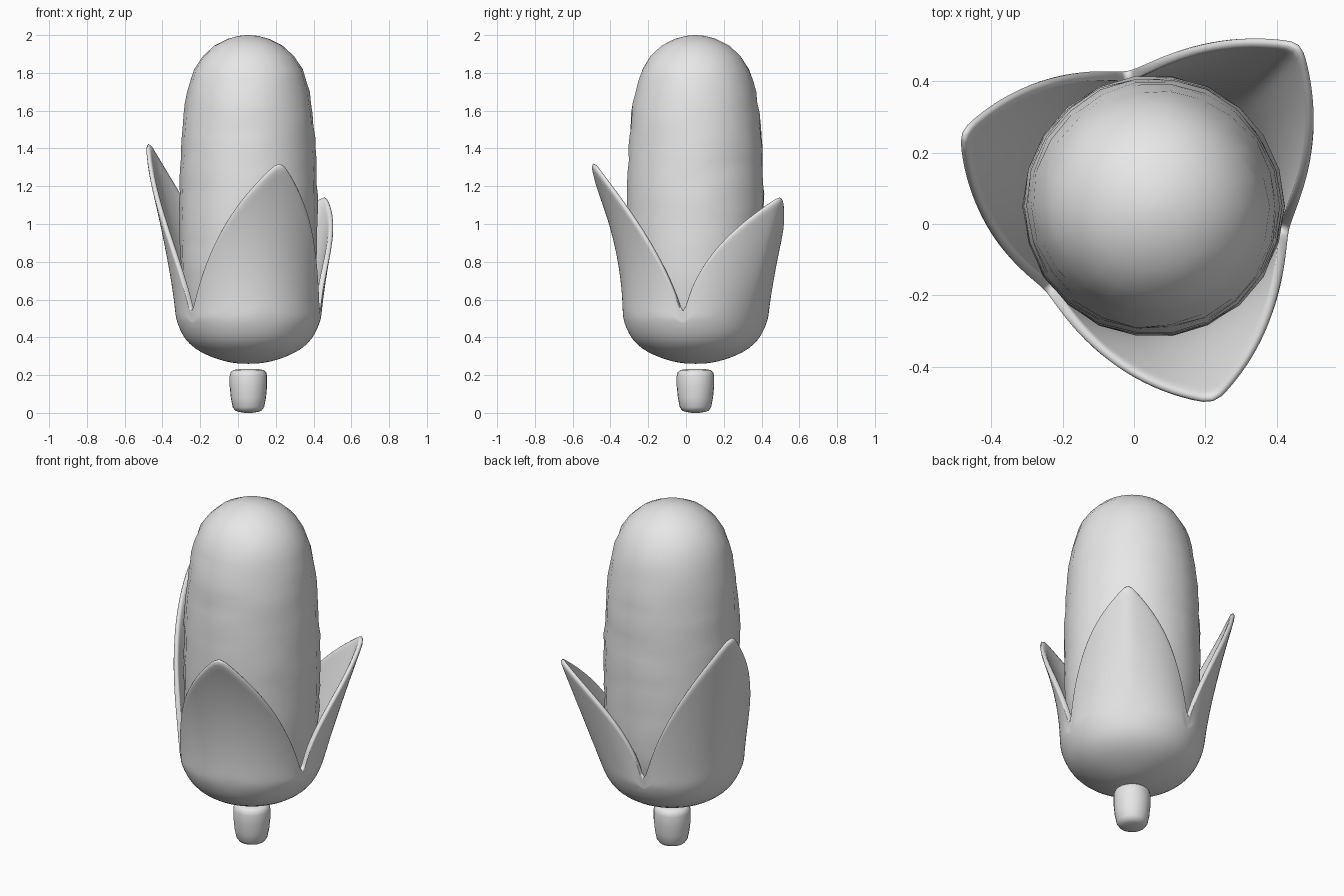
import bpy, bmesh, math, random
from mathutils import Vector

random.seed(4)
cube = bpy.data.objects.get("Cube")
if cube:
    bpy.data.objects.remove(cube, do_unlink=True)

AXIS = Vector((0.055, 0.05, 0))

grey = bpy.data.materials.new("pale_grey")
grey.use_nodes = True
grey.diffuse_color = (0.8, 0.8, 0.8, 1)
grey.node_tree.nodes["Principled BSDF"].inputs["Base Color"].default_value = (0.8, 0.8, 0.8, 1)


def ring_surface(name, rings, bottom=True, top=True):
    """Skin a list of closed point rings into one smooth object."""
    bm = bmesh.new()
    rows = [[bm.verts.new(AXIS + p) for p in ring] for ring in rings]
    n = len(rows[0])
    for low, high in zip(rows, rows[1:]):
        for i in range(n):
            j = (i + 1) % n
            bm.faces.new((low[i], low[j], high[j], high[i]))
    if bottom:
        bm.faces.new(rows[0][::-1])
    if top:
        bm.faces.new(rows[-1])
    mesh = bpy.data.meshes.new(name)
    bm.to_mesh(mesh)
    bm.free()
    obj = bpy.data.objects.new(name, mesh)
    bpy.context.collection.objects.link(obj)
    mesh.materials.append(grey)
    bpy.ops.object.select_all(action="DESELECT")
    obj.select_set(True)
    bpy.context.view_layer.objects.active = obj
    bpy.ops.object.shade_smooth_by_angle(angle=math.radians(50))
    return obj


def polar(radius, angle, z):
    return Vector((radius * math.cos(angle), radius * math.sin(angle), z))


def lerp_profile(profile, z):
    for (z0, r0), (z1, r1) in zip(profile, profile[1:]):
        if z <= z1:
            return r0 + (r1 - r0) * (z - z0) / (z1 - z0)
    return profile[-1][1]


# Cob: a rounded column with slightly uneven rows of kernels
cob_profile = [(0.32, 0.2), (0.45, 0.31), (0.6, 0.345), (0.8, 0.36), (1.0, 0.365),
               (1.2, 0.364), (1.4, 0.356), (1.6, 0.34), (1.72, 0.318), (1.82, 0.285),
               (1.89, 0.24), (1.945, 0.18), (1.98, 0.11), (1.996, 0.05), (2.0, 0.01)]
heights = [0.32 + 0.06 * i for i in range(25)] + [z for z, r in cob_profile if z > 1.77]
SIDES = 22
cob_rings = []
for z in heights:
    bump = 0.004 if z < 1.85 else 0
    cob_rings.append([polar(lerp_profile(cob_profile, z) + random.uniform(-bump, bump),
                            math.tau * i / SIDES, z) for i in range(SIDES)])
ring_surface("cob", cob_rings)

# Husk: a cup that splits into three pointed leaves
# (valley angle, tip angle, next valley angle, tip height, outline power,
#  flare, flare power, edge tightening)
leaves = [(-142, -73, -10, 1.335, 0.8, 0.205, 2.0, 0.0),
          (-10, 48, 101, 1.15, 0.65, 0.24, 1.0, 0.8),
          (101, 159, 218, 1.445, 0.82, 0.205, 1.3, 0.2)]
cup_profile = [(0.26, 0.03), (0.265, 0.09), (0.28, 0.15), (0.305, 0.22), (0.34, 0.285),
               (0.39, 0.338), (0.45, 0.367), (0.5, 0.385)]
VALLEY = 0.5
SPLIT = 0.45
STEPS = 12
ROWS = 14

columns = []
for start, tip, end, height, power, flare, flare_power, tighten in leaves:
    for k in range(2 * STEPS):
        if k <= STEPS:
            s = k / STEPS
            angle = start + (tip - start) * s
        else:
            s = 2 - k / STEPS
            angle = end + (tip - end) * s
        edge = VALLEY + (height - VALLEY) * s ** power
        column = [polar(r, math.radians(angle), z) for z, r in cup_profile[:-1]]
        for row in range(1, ROWS + 1):
            z = SPLIT + (edge - SPLIT) * row / ROWS
            r = lerp_profile(cup_profile, z)
            u = max(0, (z - VALLEY) / (height - VALLEY))
            r += flare * u ** flare_power * s ** tighten
            column.append(polar(r, math.radians(angle), z))
        columns.append(column)
husk = ring_surface("husk", list(zip(*columns)), top=False)
shell = husk.modifiers.new("thickness", "SOLIDIFY")
shell.thickness = 0.028
shell.offset = -1
rounding = husk.modifiers.new("rounding", "SUBSURF")
rounding.levels = rounding.render_levels = 1

# Stem: a short rounded peg below the husk
stem_profile = [(0.005, 0.05), (0.012, 0.07), (0.03, 0.083), (0.08, 0.093), (0.14, 0.099),
                (0.195, 0.099), (0.215, 0.094), (0.227, 0.08), (0.232, 0.05)]
stem_profile.insert(0, (0.0, 0.02))
ring_surface("stem", [[polar(r, math.tau * i / 24, z) for i in range(24)]
                      for z, r in stem_profile])
